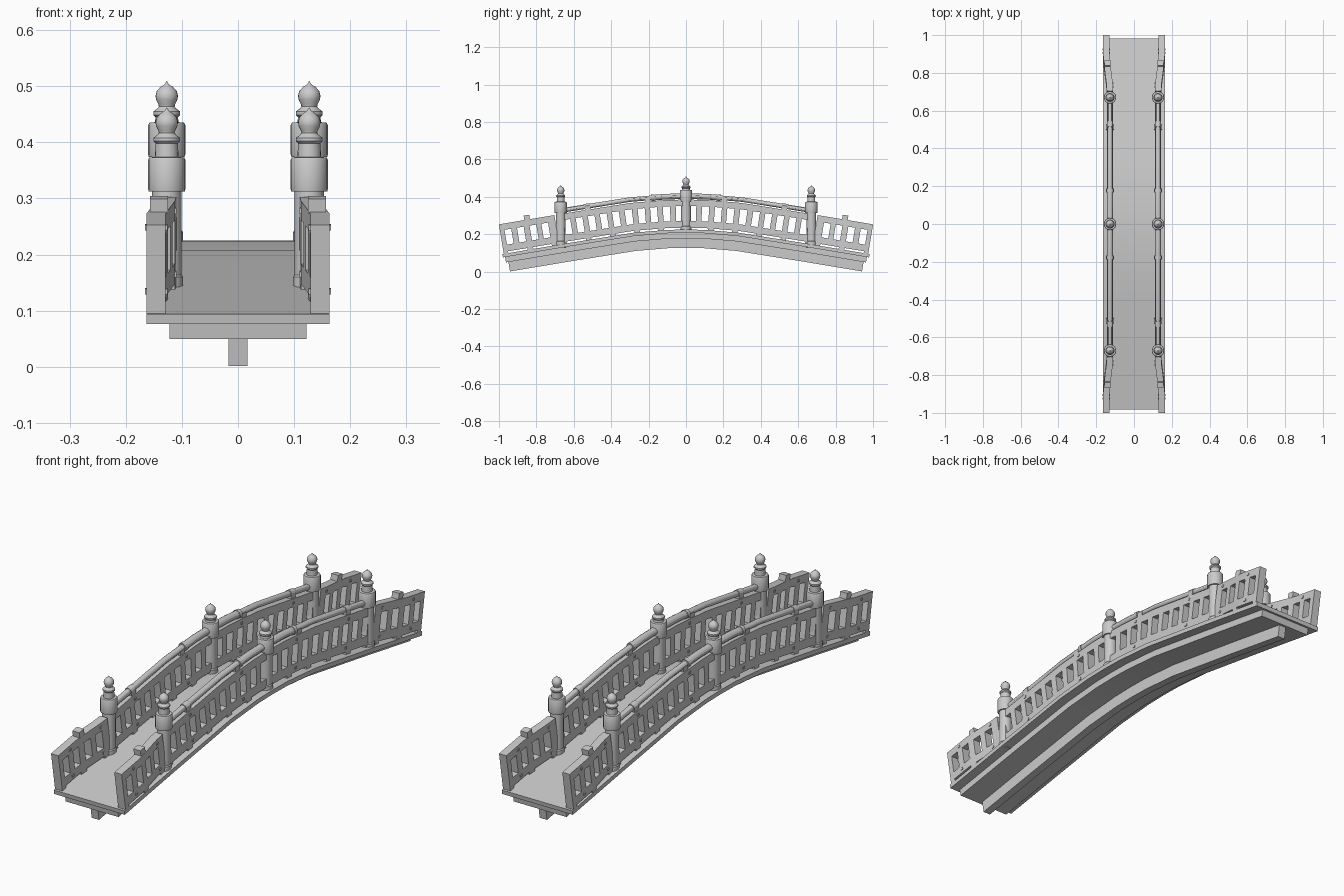
import bpy, bmesh, math

if "Cube" in bpy.data.objects:
    bpy.data.objects.remove(bpy.data.objects["Cube"])

# Deck centre line (y, top z), mirrored about y = 0
PATH = [(0, .225), (.1, .223), (.28, .208), (.65, .149), (1.1, .074)]
RX = .127                                   # railing distance from centre


def height(y):
    y = abs(y)
    for (a, za), (b, zb) in zip(PATH, PATH[1:]):
        if y <= b:
            return za + (zb - za) * (y - a) / (b - a)


def on_arch(y, n):
    """Point at distance n square to the arched deck."""
    s = (height(y + .06) - height(y - .06)) / .12
    k = math.hypot(1, s)
    return y - s / k * n, height(y) + n / k


def finish(name, bm, mirror=""):
    bmesh.ops.remove_doubles(bm, verts=bm.verts, dist=1e-5)
    bmesh.ops.recalc_face_normals(bm, faces=bm.faces)
    me = bpy.data.meshes.new(name)
    bm.to_mesh(me)
    bm.free()
    ob = bpy.data.objects.new(name, me)
    bpy.context.collection.objects.link(ob)
    bpy.ops.object.select_all(action='DESELECT')
    ob.select_set(True)
    bpy.context.view_layer.objects.active = ob
    bpy.ops.object.shade_smooth_by_angle(angle=math.radians(30))
    if mirror:
        m = ob.modifiers.new("mirror", 'MIRROR')
        m.use_axis = ("x" in mirror, "y" in mirror, False)
        m.use_mirror_merge = False
    return ob


def slab(name, ys, ns, centre, half, filled=lambda i, j: True, mirror=""):
    """Plate following the arch, made of filled cells of a grid (i along y, j up)."""
    bm = bmesh.new()
    V = {}
    for i, y in enumerate(ys):
        for j, n in enumerate(ns):
            py, pz = on_arch(y, n)
            for s in (-1, 1):
                V[i, j, s] = bm.verts.new((centre(y) + s * half, py, pz))
    full = {(i, j) for i in range(len(ys) - 1) for j in range(len(ns) - 1) if filled(i, j)}
    for i, j in full:
        c = [(i, j), (i + 1, j), (i + 1, j + 1), (i, j + 1)]
        for s in (-1, 1):
            bm.faces.new([V[p + (s,)] for p in c])
        for k, nb in enumerate([(i, j - 1), (i + 1, j), (i, j + 1), (i - 1, j)]):
            if nb not in full:
                a, b = c[k], c[(k + 1) % 4]
                bm.faces.new([V[a + (-1,)], V[b + (-1,)], V[b + (1,)], V[a + (1,)]])
    bmesh.ops.delete(bm, geom=[v for v in bm.verts if not v.link_faces], context='VERTS')
    return finish(name, bm, mirror)


def rings_mesh(name, rings, mirror):
    bm = bmesh.new()
    R = [[bm.verts.new(p) for p in r] for r in rings]
    for a, b in zip(R, R[1:]):
        for k in range(len(a)):
            q = (k + 1) % len(a)
            bm.faces.new((a[k], a[q], b[q], b[k]))
    bm.faces.new(R[0])
    bm.faces.new(R[-1])
    return finish(name, bm, mirror)


def lathe(name, y, prof, mirror, seg=20):
    A = [2 * math.pi * k / seg for k in range(seg)]
    return rings_mesh(name, [[(RX + r * math.cos(a), y + r * math.sin(a), z) for a in A]
                             for r, z in prof], mirror)


# Deck, under-slab and centre beam
def ribbon(name, half, n0, n1, end):
    h = [y for y, _ in PATH[1:-1]] + [.19, .46, end]
    ys = sorted([-y for y in h] + [0] + h)
    slab(name, ys, [n0, n1], lambda y: 0, half)


ribbon("deck", .163, -.018, 0, .982)
ribbon("deck_support", .122, -.047, -.018, .97)
ribbon("centre_beam", .017, -.098, -.047, .957)

# Slotted railing panels: rows are feet, bottom rail, bars, top rail
ROWS = [-.004, .01, .046, .126, .16]


def panel(name, start, end, slots, width, centre):
    ys = [start] + [e for s in slots for e in (s - width / 2, s + width / 2)] + [end]
    last = len(ys) - 2

    def filled(i, j):
        if j == 0:
            return i in (0, last) or i % 4 == 0
        return j != 2 or i % 2 == 0
    slab(name, ys, ROWS, centre, .017, filled, "xy")


def flare(y):
    t = min(max((y - .7) / .15, 0), 1)
    return RX + .019 * t


panel("main_railing", .008, .662, [.034 + .0648 * i for i in range(10)], .036, lambda y: RX)
panel("end_railing", .678, .974, [.735, .798, .865, .932], .036, flare)

# Small blocks on the end railings and handrail supports
slab("end_block", [.808, .838], [.158, .184], lambda y: .141, .016, mirror="xy")
for y in (.19, .5):
    slab("handrail_support", [y - .014, y + .014], [.155, .178], lambda y: RX, .014, mirror="xy")

# Pegs through the railing panels
for y, x in ((.17, RX), (.5, RX), (.72, flare(.72)), (.9, flare(.9))):
    for n in (.028, .143):
        slab("railing_peg", [y - .005, y + .005], [n - .005, n + .005],
             lambda _, x=x: x, .020, mirror="xy")

# Round handrail with thicker sleeves and collars
RAIL = [(0, .0155), (.1, .0155), (.155, .0155), (.155, .018), (.172, .018), (.172, .0125),
        (.28, .0125), (.46, .0125), (.485, .0125), (.485, .0155), (.515, .0155), (.515, .0125),
        (.615, .0125), (.615, .016), (.665, .016)]
rail_rings = []
for y, r in RAIL:
    ring = []
    for k in range(12):
        a = 2 * math.pi * (k + .5) / 12
        py, pz = on_arch(y, .178 + r * math.sin(a))
        ring.append((RX + r * math.cos(a), py, pz))
    rail_rings.append(ring)
rings_mesh("handrail", rail_rings, "xy")


# Posts with sleeve and onion-shaped finial
def post(name, y, base, sleeve, tip, mirror):
    s0, s1 = sleeve
    lathe(name, y, [(.029, base), (.029, base + .03), (.026, base + .034), (.026, s0),
                    (.032, s0), (.033, s0 + .004), (.033, s1 - .004), (.031, s1),
                    (.021, s1 + .001), (.020, tip - .064), (.024, tip - .060),
                    (.024, tip - .054), (.017, tip - .049), (.014, tip - .045),
                    (.015, tip - .041), (.019, tip - .033), (.020, tip - .026),
                    (.018, tip - .018), (.011, tip - .010), (.004, tip - .006),
                    (.0005, tip)], mirror)


post("end_post", .67, .13, (.312, .373), .462, "xy")
post("centre_post", 0, .21, (.374, .435), .509, "x")
